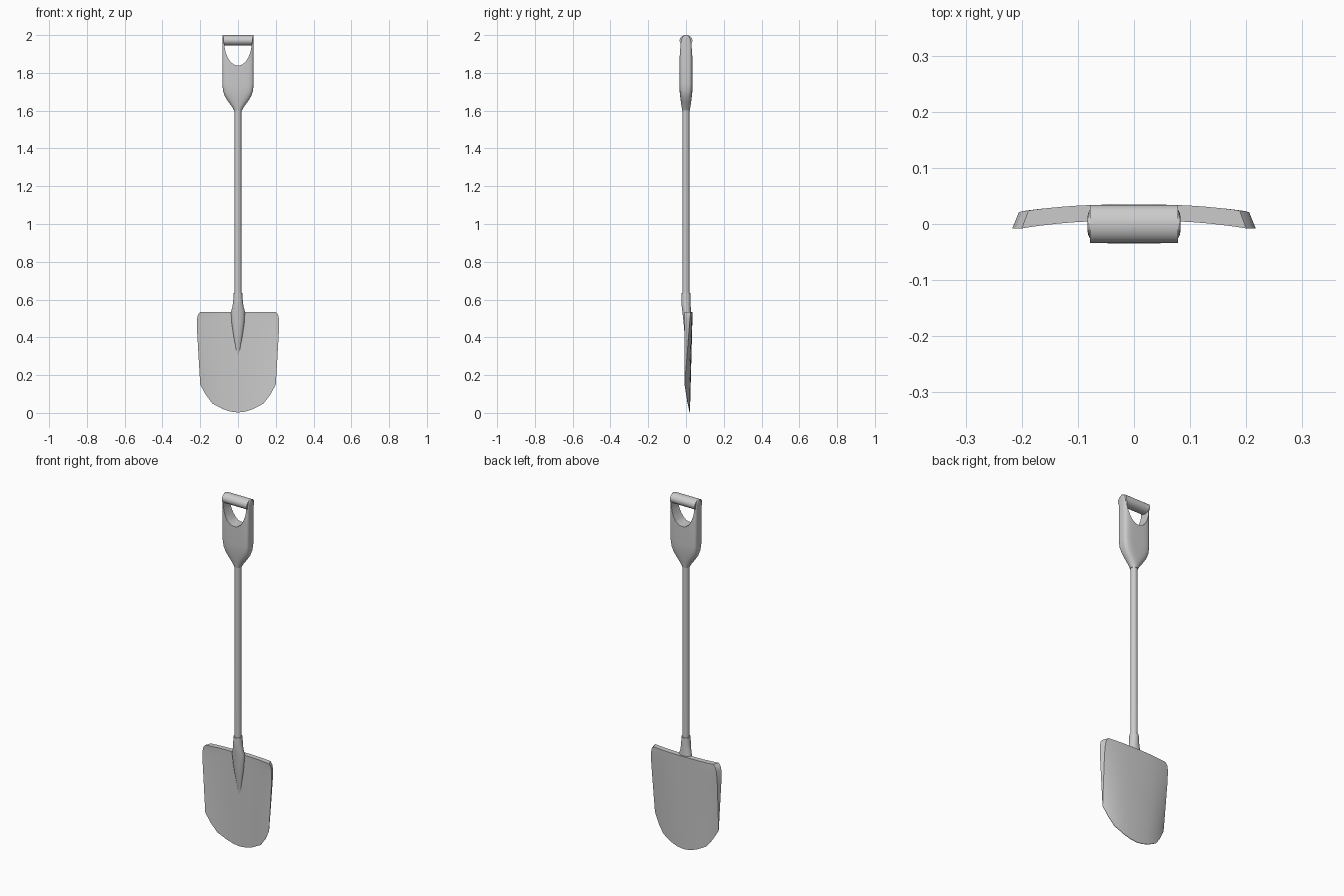
import bpy, bmesh, math

if "Cube" in bpy.data.objects:
    bpy.data.objects.remove(bpy.data.objects["Cube"])


def interp(table, t):
    for (a, fa), (b, fb) in zip(table, table[1:]):
        if t <= b:
            return fa + (fb - fa) * (t - a) / (b - a)
    return table[-1][1]


def lerp(a, b, t):
    return a + (b - a) * t


def section(z, rx, ry, cy=0.0, power=2.0, n=32):
    # horizontal superellipse ring
    pts = []
    for i in range(n):
        a = 2 * math.pi * (i + 0.5) / n
        c, s = math.cos(a), math.sin(a)
        pts.append((rx * math.copysign(abs(c) ** (2 / power), c),
                    cy + ry * math.copysign(abs(s) ** (2 / power), s), z))
    return pts


def loft(name, rings, smooth=35):
    # skin the rings and close both ends with strips of quads
    bm = bmesh.new()
    loops = [[bm.verts.new(p) for p in r] for r in rings]
    n = len(loops[0])
    for lo, hi in zip(loops, loops[1:]):
        for i in range(n):
            j = (i + 1) % n
            bm.faces.new((lo[i], lo[j], hi[j], hi[i]))
    for r in (loops[0], loops[-1]):
        for i in range(n // 2 - 1):
            bm.faces.new((r[i], r[i + 1], r[n - 2 - i], r[n - 1 - i]))
    bmesh.ops.recalc_face_normals(bm, faces=bm.faces)
    me = bpy.data.meshes.new(name)
    bm.to_mesh(me)
    bm.free()
    ob = bpy.data.objects.new(name, me)
    bpy.context.collection.objects.link(ob)
    shade(ob, smooth)
    return ob


def shade(ob, angle):
    bpy.ops.object.select_all(action='DESELECT')
    ob.select_set(True)
    bpy.context.view_layer.objects.active = ob
    bpy.ops.object.shade_smooth_by_angle(angle=math.radians(angle))


# Blade: dished plate, thin at the rounded cutting edge
half_width = [(0, .20), (.35, .208), (.75, .217), (.9, .217), (.96, .212), (1, .20)]
cut_edge = [(0, .002), (.2, .007), (.4, .02), (.68, .05), (.85, .095), (1, .15)]
us = [-1, -.93, -.85, -.68, -.54, -.4, -.2, 0, .2, .4, .54, .68, .85, .93, 1]
rings = []
for v in (0, .1, .2, .35, .55, .75, .9, .96, 1):
    w = interp(half_width, v)
    front, back = [], []
    for u in us:
        c = abs(u) ** 2.5
        z = lerp(interp(cut_edge, abs(u)), .535, v)
        yf = lerp(.018, .006, v) - c * lerp(.026, .014, v)
        yb = lerp(.021, .035, v) - c * lerp(.028, .011, v)
        front.append((u * w, yf, z))
        back.append((u * w * lerp(1, .94, v), yb, z))
    rings.append(front + back[::-1])
loft("blade", rings)

# Socket: collar that flares and fades into the blade as a ridge
loft("socket", [section(*s) for s in (
    (.635, .023, .024), (.60, .025, .025), (.565, .029, .024, .001),
    (.535, .037, .023, .004), (.48, .034, .021, .008),
    (.42, .026, .019, .011), (.36, .016, .012, .015), (.30, .007, .006, .018))])

# Shaft
loft("shaft", [section(.58, .0185, .0185), section(1.63, .0175, .0175)])

# Grip body: widens from the shaft to a rounded slab
grip = loft("grip_body", [section(z, rx, ry, 0, p, 48) for z, rx, ry, p in (
    (1.60, .02, .02, 2), (1.62, .031, .023, 2.2), (1.645, .05, .027, 2.6),
    (1.675, .069, .031, 3.2), (1.705, .079, .034, 4), (1.74, .083, .035, 4.5),
    (1.85, .083, .035, 4.5), (1.965, .083, .035, 4.5), (1.980, .083, .031, 4.5),
    (1.992, .083, .022, 4.5), (1.998, .082, .011, 4.5), (2.0, .081, .003, 4.5))])

# Hand opening cut through the grip
half = [(.071, 2.1), (.071, 1.935), (.066, 1.91), (.055, 1.882),
        (.040, 1.858), (.022, 1.844), (.008, 1.840)]
outline = half + [(-x, z) for x, z in reversed(half)]
cutter = loft("opening_cutter", [[(x, y, z) for x, z in outline] for y in (-.1, .1)])
cutter.hide_render = True
mod = grip.modifiers.new("opening", 'BOOLEAN')
mod.object = cutter
mod.solver = 'EXACT'
bpy.context.view_layer.objects.active = grip
bpy.ops.object.modifier_move_to_index(modifier="opening", index=0)
bpy.ops.object.modifier_apply(modifier="opening")
bpy.data.objects.remove(cutter)
shade(grip, 35)

# Grip bar: rounded crossbar between the two arms
bars = []
for x in (-.078, .078):
    bars.append([(x, .034 * math.cos(a), 1.972 + .028 * math.sin(a))
                 for a in (2 * math.pi * (i + .5) / 32 for i in range(32))])
loft("grip_bar", bars)
